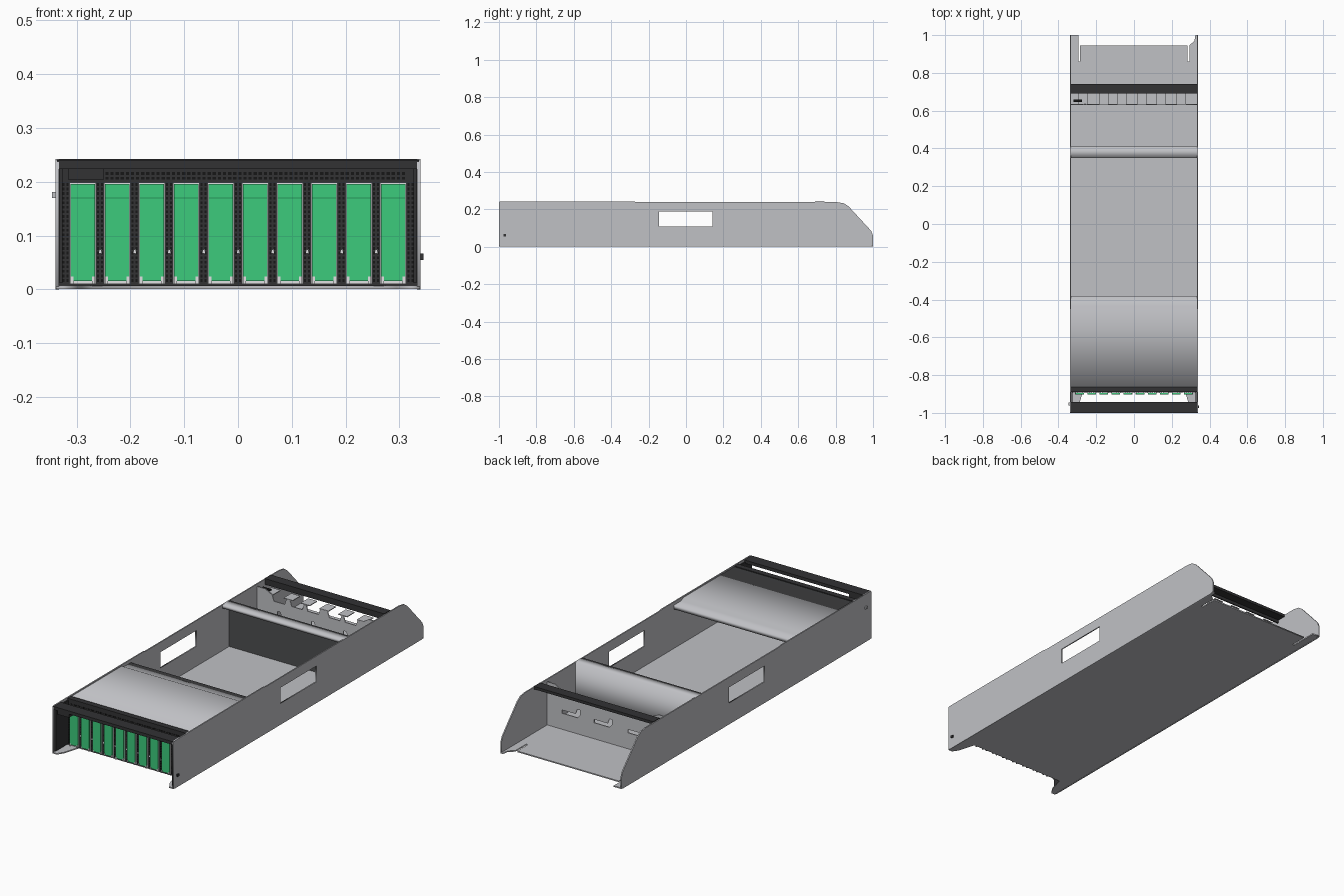
import bpy, bmesh
from mathutils import Matrix, Vector

cube = bpy.data.objects.get("Cube")
if cube:
    bpy.data.objects.remove(cube, do_unlink=True)


def material(name, rgb, rough=0.6):
    m = bpy.data.materials.new(name)
    m.use_nodes = True
    m.diffuse_color = (*rgb, 1)
    node = next(n for n in m.node_tree.nodes if n.type == 'BSDF_PRINCIPLED')
    node.inputs["Base Color"].default_value = (*rgb, 1)
    node.inputs["Roughness"].default_value = rough
    return m


STEEL = material("sheet steel grey", (0.53, 0.535, 0.56))
BRIGHT = material("bright steel", (0.75, 0.75, 0.77))
DARK = material("charcoal plastic", (0.032, 0.032, 0.034))
BLACK = material("hole black", (0.008, 0.008, 0.008))
GREEN = material("tray green", (0.045, 0.6, 0.2))
SEAM = material("dark green seam", (0.02, 0.3, 0.1))


def finish(name, mesh, mat):
    mesh.materials.clear()
    mesh.materials.append(mat)
    ob = bpy.data.objects.new(name, mesh)
    bpy.context.collection.objects.link(ob)
    return ob


def boxes(name, specs, mat):
    """One mesh made of boxes, each (x0, x1, y0, y1, z0, z1)."""
    bm = bmesh.new()
    for x0, x1, y0, y1, z0, z1 in specs:
        mat4 = (Matrix.Translation(((x0 + x1) / 2, (y0 + y1) / 2, (z0 + z1) / 2))
                @ Matrix.Diagonal((x1 - x0, y1 - y0, z1 - z0, 1)))
        bmesh.ops.create_cube(bm, size=1, matrix=mat4)
    mesh = bpy.data.meshes.new(name)
    bm.to_mesh(mesh)
    bm.free()
    return finish(name, mesh, mat)


AXES = {  # plane -> directions of the drawn u, v and the thickness
    "yz": ((0, 1, 0), (0, 0, 1), (1, 0, 0)),
    "xz": ((1, 0, 0), (0, 0, 1), (0, -1, 0)),
    "xy": ((1, 0, 0), (0, 1, 0), (0, 0, 1)),
}


def sheet(name, plane, loops, centre, thick, mat):
    """Flat plate from an outline and holes; centre is along the thickness."""
    cu = bpy.data.curves.new(name + "_outline", 'CURVE')
    cu.dimensions = '2D'
    cu.fill_mode = 'BOTH'
    cu.extrude = thick / 2
    for loop in loops:
        sp = cu.splines.new('POLY')
        sp.points.add(len(loop) - 1)
        for p, (u, v) in zip(sp.points, loop):
            p.co = (u, v, 0, 1)
        sp.use_cyclic_u = True
    tmp = bpy.data.objects.new(name + "_tmp", cu)
    bpy.context.collection.objects.link(tmp)
    deps = bpy.context.evaluated_depsgraph_get()
    mesh = bpy.data.meshes.new_from_object(tmp.evaluated_get(deps))
    bpy.data.objects.remove(tmp, do_unlink=True)
    u, v, w = (Vector(a) for a in AXES[plane])
    rot = Matrix((u, v, w)).transposed().to_4x4()
    mesh.transform(Matrix.Translation(Vector([abs(c) for c in w]) * centre) @ rot)
    return finish(name, mesh, mat)


def rect(u0, u1, v0, v1):
    return [(u0, v0), (u1, v0), (u1, v1), (u0, v1)]


# Side walls with handle slots
wall = [(-1, 0.005), (-0.99, 0), (0.99, 0), (1, 0.01), (1, 0.06), (0.99, 0.085),
        (0.87, 0.215), (0.845, 0.232), (0.81, 0.238), (-0.26, 0.238),
        (-0.28, 0.242), (-0.995, 0.242), (-1, 0.237)]
for side, name in ((-1, "right_side_wall"), (1, "left_side_wall")):
    sheet(name, "yz", [wall, rect(-0.145, 0.142, 0.108, 0.188)], side * 0.336, 0.006, STEEL)

# Floor pan with front ears, rear slots and rear tongues
floor = [(-0.338, -1), (-0.315, -1), (-0.295, -0.97), (-0.27, -0.885),
         (0.27, -0.885), (0.295, -0.97), (0.315, -1), (0.338, -1),
         (0.338, 1), (0.325, 1), (0.32, 0.97), (0.293, 0.945), (0.293, 0.86),
         (0.283, 0.86), (0.283, 0.945), (-0.285, 0.945), (-0.285, 0.86),
         (-0.295, 0.86), (-0.295, 1), (-0.338, 1)]
sheet("floor_pan", "xy", [floor], 0.004, 0.006, STEEL)

# Front cover with stepped rear strip
cover = [(-0.862, 0.236), (-0.455, 0.236), (-0.435, 0.226), (-0.38, 0.226),
         (-0.38, 0.205), (-0.384, 0.205), (-0.384, 0.222), (-0.437, 0.222),
         (-0.457, 0.232), (-0.862, 0.232)]
sheet("front_cover", "yz", [cover], 0, 0.666, STEEL)

# Cross beam and partition
beam = [(0.35, 0.222), (0.35, 0.238), (0.41, 0.238), (0.41, 0.006),
        (0.405, 0.006), (0.405, 0.234), (0.354, 0.234), (0.354, 0.222)]
sheet("middle_partition", "yz", [beam], 0, 0.666, STEEL)

# Rear divider with top notches and hook-shaped cut-outs
top, low = 0.205, 0.175
outline = [(-0.333, 0.006), (0.333, 0.006), (0.333, 0.225), (0.29, 0.225), (0.26, top)]
for c in (0.19, 0.1, -0.02, -0.11, -0.21):
    outline += [(c + 0.04, top), (c + 0.03, low), (c - 0.03, low), (c - 0.04, top)]
outline += [(-0.29, 0.225), (-0.333, 0.225)]


def hook(c):
    return [(c - 0.05, 0.13), (c - 0.035, 0.13), (c - 0.025, 0.105), (c + 0.05, 0.105),
            (c + 0.05, 0.088), (c - 0.035, 0.088), (c - 0.05, 0.105)]


sheet("rear_divider", "xz", [outline] + [hook(c) for c in (-0.17, 0.02, 0.2)],
      0.632, 0.005, STEEL)
boxes("divider_flaps", [(c - 0.025, c + 0.025, 0.63, 0.69, 0.203, 0.207)
                        for c in (-0.27, -0.16, -0.065, 0.04, 0.145, 0.25)], STEEL)
boxes("rear_bar", [(-0.335, 0.335, 0.69, 0.74, 0.228, 0.242),
                   (-0.335, 0.335, 0.69, 0.696, 0.212, 0.23)], DARK)
boxes("cable_plug", [(-0.32, -0.275, 0.645, 0.66, 0.21, 0.216)], BLACK)
bm = bmesh.new()
bmesh.ops.create_cone(bm, cap_ends=True, segments=20, radius1=0.022, radius2=0.022, depth=0.01,
                      matrix=Matrix.Translation((-0.27, 0.645, 0.15)) @ Matrix.Rotation(1.5708, 4, 'X'))
disc = bpy.data.meshes.new("release_knob")
bm.to_mesh(disc)
bm.free()
finish("release_knob", disc, GREEN)

# Front bezel: recessed panel, top bar, side liners and control block
FACE = -0.89
boxes("bezel_panel", [(-0.333, 0.333, FACE, -0.862, 0.006, 0.24)], DARK)
boxes("bezel_top_bar", [(-0.336, 0.336, -1, -0.942, 0.224, 0.24)], DARK)
boxes("bezel_side_liners", [(s * 0.329 - 0.003, s * 0.329 + 0.003, -0.992, FACE, 0.012, 0.232)
                            for s in (-1, 1)], DARK)
boxes("control_block", [(-0.315, -0.25, -0.995, -0.945, 0.203, 0.236)], DARK)

# Drive trays
PITCH = 0.0641
centres = [(i - 4.5) * PITCH for i in range(10)]
boxes("tray_frames", [(c - 0.0245, c + 0.0245, FACE - 0.006, FACE, 0.01, 0.199)
                      for c in centres], BRIGHT)
boxes("tray_fronts", [(c - 0.0225, c + 0.0225, FACE - 0.012, FACE, 0.016, 0.196)
                      for c in centres], GREEN)
boxes("tray_seams", [(c - 0.0225, c + 0.0225, FACE - 0.0125, FACE, 0.169, 0.171)
                     for c in centres], SEAM)
boxes("tray_feet", [(c + s * 0.02 - 0.003, c + s * 0.02 + 0.003, FACE - 0.0135, FACE, 0.01, 0.024)
                    for c in centres for s in (-1, 1)], BRIGHT)

# Ventilation holes as thin plates between trays and along the top
gaps = [(i - 5) * PITCH for i in range(11)]
holes = [(g + s * 0.0035 - 0.002, g + s * 0.0035 + 0.002, FACE - 0.001, FACE, z, z + 0.005)
         for g in gaps for s in (-1, 1) for z in [0.014 + 0.0085 * k for k in range(22)]]
holes += [(x - 0.003, x + 0.003, FACE - 0.001, FACE, z, z + 0.005)
          for x in [-0.31 + 0.0095 * k for k in range(66)] for z in (0.204, 0.213)]
boxes("vent_holes", holes, BLACK)
boxes("latch_marks", [(g - 0.002, g + 0.003, FACE - 0.003, FACE, 0.067, 0.074)
                      for g in gaps[1:-1]], BRIGHT)

# Side catches near the front
boxes("right_catch", [(-0.346, -0.338, -0.96, -0.945, 0.17, 0.181)], STEEL)
boxes("left_catch", [(0.338, 0.345, -0.975, -0.962, 0.055, 0.067)], DARK)
